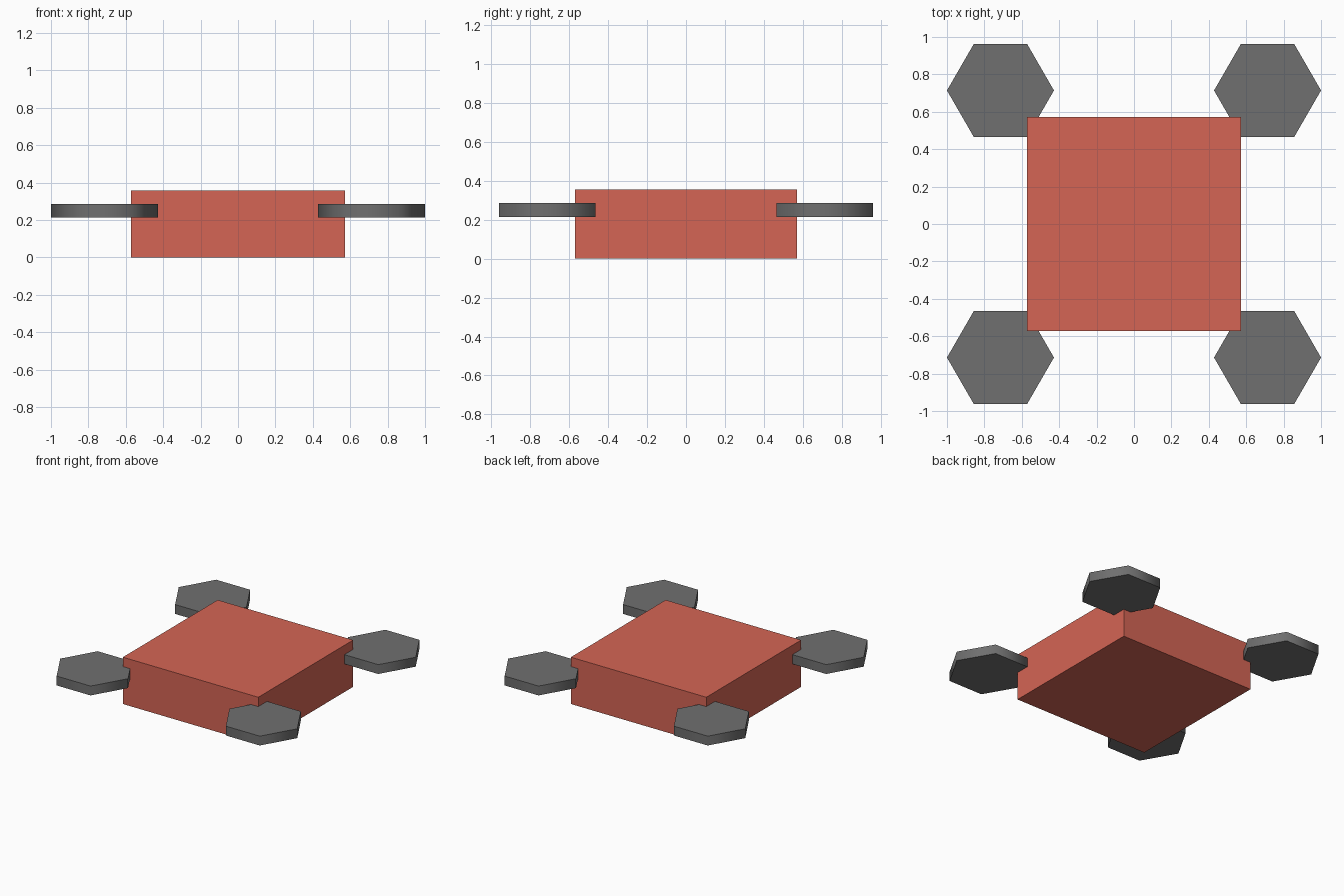
import bpy
from math import radians

if "Cube" in bpy.data.objects:
    bpy.data.objects.remove(bpy.data.objects["Cube"])


def material(name, rgb):
    mat = bpy.data.materials.new(name)
    mat.diffuse_color = (*rgb, 1)
    mat.use_nodes = True
    mat.node_tree.nodes["Principled BSDF"].inputs["Base Color"].default_value = mat.diffuse_color
    return mat


red = material("red", (0.66, 0.13, 0.09))
dark_grey = material("dark_grey", (0.16, 0.16, 0.16))

# Body: square slab standing on the ground
BODY_W, BODY_H = 1.143, 0.357
bpy.ops.mesh.primitive_cube_add(size=1, location=(0, 0, BODY_H / 2))
body = bpy.context.object
body.name = "body"
body.scale = (BODY_W, BODY_W, BODY_H)
bpy.ops.object.transform_apply(location=False, rotation=False, scale=True)
body.data.materials.append(red)

# Rotors: hexagonal discs at the four corners, points along x
for side, sx in (("left", -1), ("right", 1)):
    for end, sy in (("front", -1), ("back", 1)):
        bpy.ops.mesh.primitive_cylinder_add(
            vertices=6, radius=0.286, depth=0.0714,
            location=(sx * 0.714, sy * 0.714, 0.25),
            rotation=(0, 0, radians(30)))
        rotor = bpy.context.object
        rotor.name = f"{end}_{side}_rotor"
        rotor.data.materials.append(dark_grey)
        bpy.ops.object.transform_apply(location=False, rotation=True, scale=False)
        # rounded shading around the rim, sharp caps
        bpy.ops.object.shade_smooth_by_angle(angle=radians(65))
